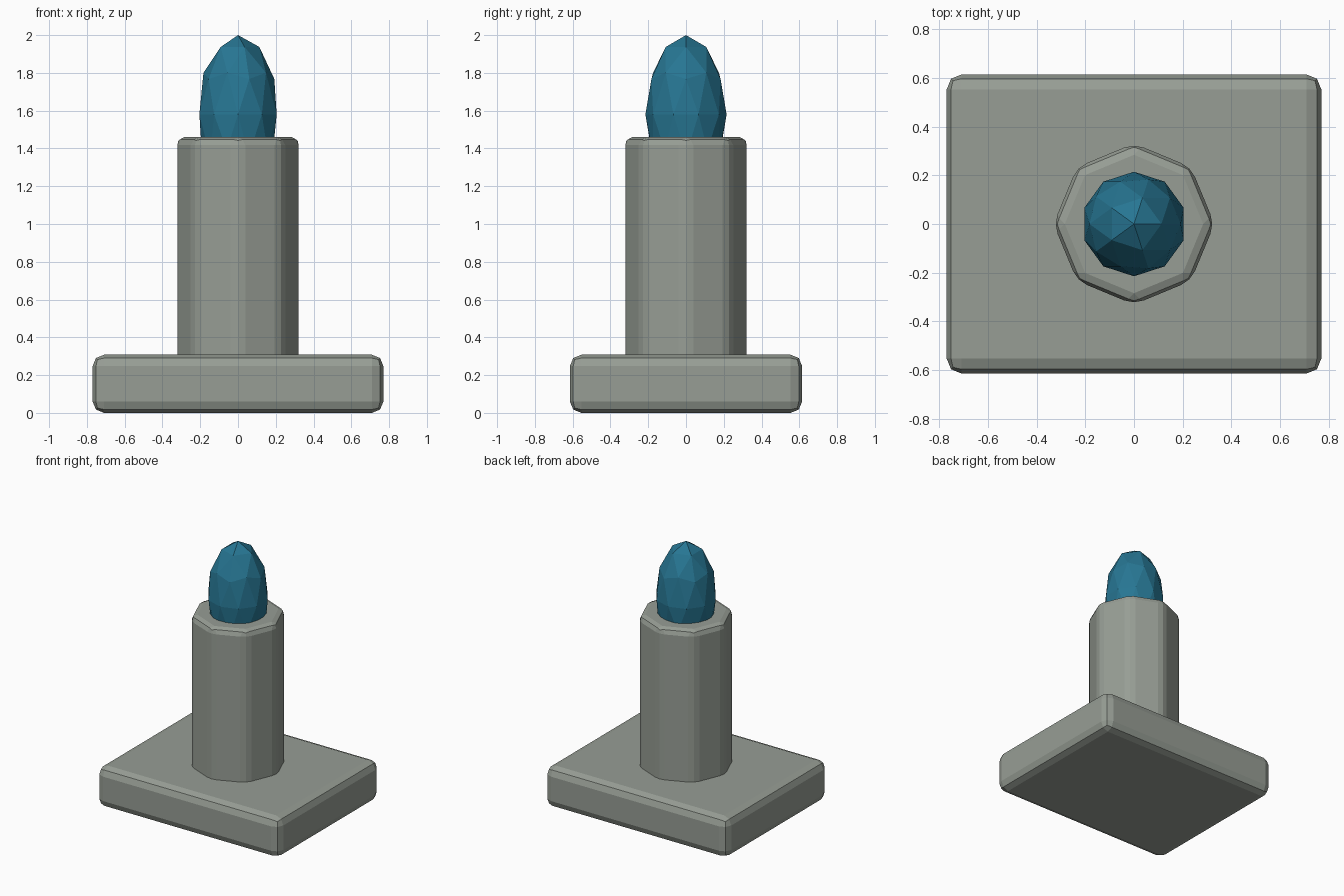
import bpy

if "Cube" in bpy.data.objects:
    bpy.data.objects.remove(bpy.data.objects["Cube"])


def paint(obj, name, color):
    mat = bpy.data.materials.new(name)
    mat.diffuse_color = (*color, 1)
    mat.use_nodes = True
    mat.node_tree.nodes["Principled BSDF"].inputs["Base Color"].default_value = mat.diffuse_color
    obj.data.materials.append(mat)


def stone_part(obj, name, width):
    """Name a stone part, colour it and round its edges with a two-step bevel."""
    obj.name = name
    paint(obj, "stone", (0.31, 0.34, 0.30))
    mod = obj.modifiers.new("Bevel", 'BEVEL')
    mod.width = width
    mod.segments = 2
    mod.limit_method = 'ANGLE'
    mod.angle_limit = 0.52


# rectangular plinth
bpy.ops.mesh.primitive_cube_add(size=1, location=(0, 0, 0.154))
plinth = bpy.context.object
for v in plinth.data.vertices:
    v.co.x *= 1.54
    v.co.y *= 1.23
    v.co.z *= 0.308
stone_part(plinth, "plinth", 0.061)

# octagonal column, sunk slightly into the plinth
bottom, top = 0.2, 1.46
bpy.ops.mesh.primitive_cylinder_add(vertices=8, radius=0.331, depth=top - bottom,
                                    location=(0, 0, (top + bottom) / 2))
stone_part(bpy.context.object, "column", 0.043)

# faceted egg-shaped crystal, its lower half inside the column
bpy.ops.mesh.primitive_ico_sphere_add(subdivisions=2, radius=1, location=(0, 0, 1.58))
crystal = bpy.context.object
crystal.name = "crystal"
for v in crystal.data.vertices:
    v.co.x *= 0.215
    v.co.y *= 0.215
    v.co.z *= 0.42
paint(crystal, "blue_crystal", (0.02, 0.18, 0.29))
